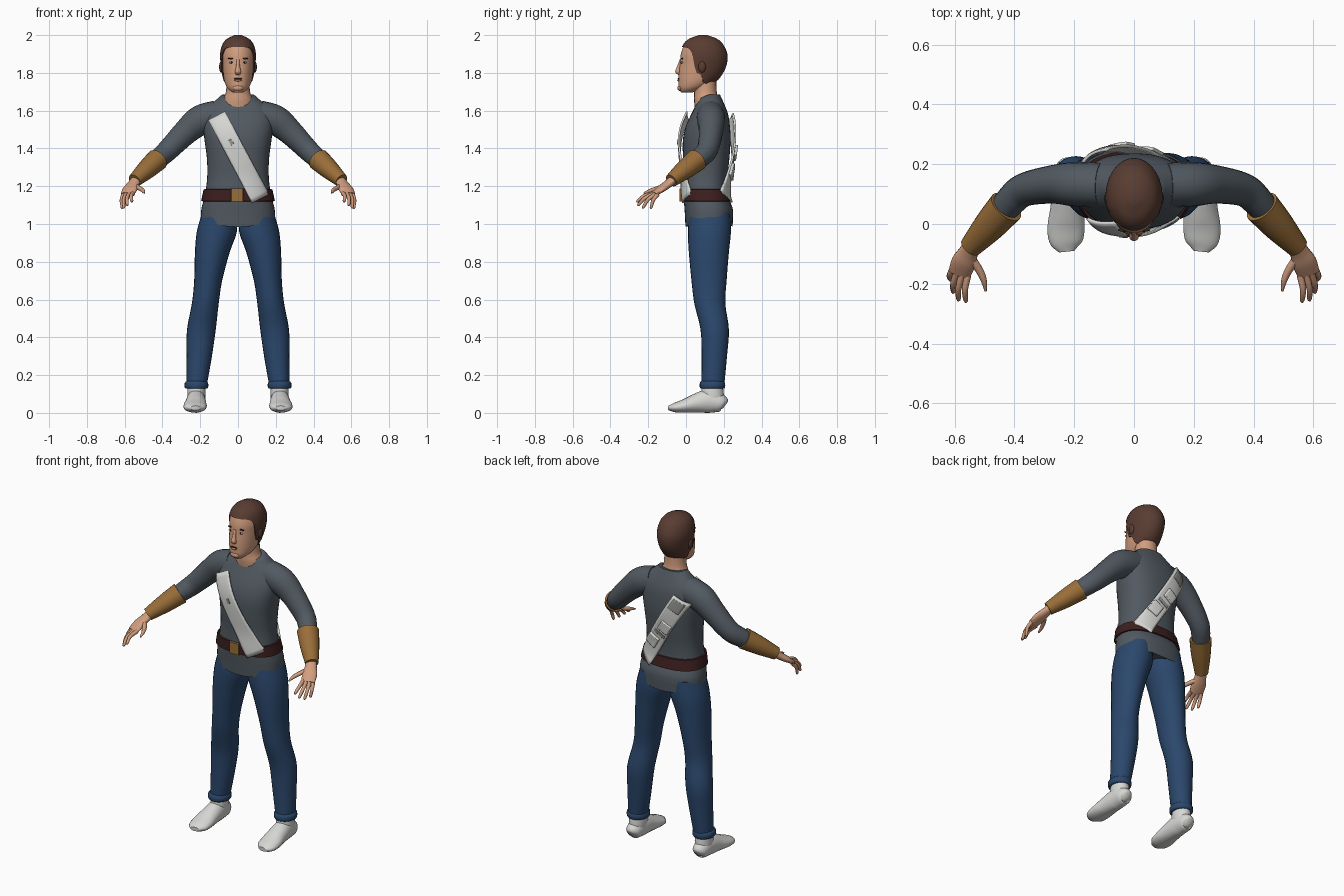
import bpy, bmesh, math
from mathutils import Vector

if "Cube" in bpy.data.objects:
    bpy.data.objects.remove(bpy.data.objects["Cube"])


def material(name, r, g, b):
    m = bpy.data.materials.new(name)
    m.diffuse_color = (r, g, b, 1)
    m.use_nodes = True
    m.node_tree.nodes["Principled BSDF"].inputs["Base Color"].default_value = m.diffuse_color
    return m


SHIRT = material("slate_cloth", .082, .100, .118)
DENIM = material("navy_denim", .024, .064, .150)
SKIN = material("skin", .64, .34, .21)
HAIR = material("brown_hair", .10, .046, .032)
BRONZE = material("bronze_leather", .32, .155, .04)
BELT = material("maroon_leather", .045, .014, .013)
WHITE = material("pale_cloth", .68, .68, .66)
GREY = material("grey_cloth", .30, .30, .29)
DARK = material("dark_detail", .03, .018, .015)


def sample(ts, keys, t):
    """Smooth interpolation of key tuples at parameter t."""
    t = min(max(t, ts[0]), ts[-1])
    i = max(k for k in range(len(ts) - 1) if ts[k] <= t)
    h = ts[i + 1] - ts[i]
    u = (t - ts[i]) / h

    def slope(k, c):
        a, b = max(k - 1, 0), min(k + 1, len(ts) - 1)
        return (keys[b][c] - keys[a][c]) / (ts[b] - ts[a])
    return [(2*u**3 - 3*u*u + 1) * keys[i][c] + (u**3 - 2*u*u + u) * h * slope(i, c)
            + (3*u*u - 2*u**3) * keys[i + 1][c] + (u**3 - u*u) * h * slope(i + 1, c)
            for c in range(len(keys[0]))]


def grid(name, rows, mat, closed=True, caps=True, mirror=False, angle=50):
    """Skin a list of point rows into a smooth object."""
    bm = bmesh.new()
    vs = [[bm.verts.new(p) for p in row] for row in rows]
    n = len(rows[0])
    for a, b in zip(vs, vs[1:]):
        for j in range(n if closed else n - 1):
            k = (j + 1) % n
            bm.faces.new((a[j], a[k], b[k], b[j]))
    if closed and caps:
        bm.faces.new(vs[0])
        bm.faces.new(vs[-1])
    bmesh.ops.recalc_face_normals(bm, faces=bm.faces)
    me = bpy.data.meshes.new(name)
    bm.to_mesh(me)
    bm.free()
    me.materials.append(mat)
    ob = bpy.data.objects.new(name, me)
    bpy.context.collection.objects.link(ob)
    if mirror:
        ob.modifiers.new("mirror", 'MIRROR')
    bpy.context.view_layer.objects.active = ob
    ob.select_set(True)
    bpy.ops.object.shade_smooth_by_angle(angle=math.radians(angle))
    ob.select_set(False)
    return ob


def loft(name, keys, mat, level=False, n=20, steps=4, e=1.0, mirror=True):
    """Tube through (x, y, z, r_side, r_up); level keeps rings horizontal."""
    ts = list(range(len(keys)))
    total = (len(keys) - 1) * steps
    pts = [sample(ts, keys, i / steps) for i in range(total + 1)]
    rows = []
    for i, p in enumerate(pts):
        c = Vector(p[:3])
        side, up = Vector((1, 0, 0)), Vector((0, 1, 0))
        if not level:
            d = (Vector(pts[min(i + 1, total)][:3]) - Vector(pts[max(i - 1, 0)][:3])).normalized()
            side = d.cross(Vector((0, 0, 1))).normalized()
            up = side.cross(d)
        row = []
        for j in range(n):
            a = math.tau * j / n
            s, k = math.sin(a), math.cos(a)
            row.append(c + side * p[3] * math.copysign(abs(s)**e, s) + up * p[4] * math.copysign(abs(k)**e, k))
        rows.append(row)
    return grid(name, rows, mat, mirror=mirror)


def blob(name, loc, size, mat, mirror=True):
    rows = [[Vector(loc) + Vector((size[0] * math.sin(f) * math.cos(a), size[1] * math.sin(f) * math.sin(a),
                                   size[2] * math.cos(f))) for a in [math.tau * j / 12 for j in range(12)]]
            for f in [.05 + (math.pi - .1) * i / 8 for i in range(9)]]
    return grid(name, rows, mat, mirror=mirror)


# Torso: z, centre y, half width, half depth
TORSO = [(1.03, .122, .197, .125), (1.08, .12, .194, .128), (1.15, .105, .176, .117), (1.25, .105, .163, .115),
         (1.35, .107, .165, .123), (1.45, .11, .178, .126), (1.52, .116, .185, .116), (1.58, .125, .178, .098),
         (1.63, .128, .148, .077), (1.66, .125, .112, .066), (1.685, .12, .085, .06)]
TZ = [k[0] for k in TORSO]
E = .84


def torso(z, a, grow=0.0):
    _, cy, rx, ry = sample(TZ, TORSO, z)
    s, c = math.sin(a), math.cos(a)
    return Vector(((rx + grow) * math.copysign(abs(s)**E, s), cy - (ry + grow) * math.copysign(abs(c)**E, c), z))


RING = [math.tau * j / 40 for j in range(40)]
rows = []
for i in range(34):
    z = 1.03 + .655 * i / 33
    row = [torso(z, a) for a in RING]
    for p, a in zip(row, RING):
        if z < 1.06:                                   # hem dips at front and back
            p.z -= 1.5 * (1.06 - z) * math.cos(a)**2
        if z > 1.63:                                   # neckline dips at the front
            p.z -= .5 * (z - 1.63) * max(0, math.cos(a))
    rows.append(row)
grid("shirt_body", rows, SHIRT)

# Belt and buckle
belt = [(1.12, .004), (1.122, .012), (1.183, .012), (1.185, .004)]
grid("belt", [[torso(z, a, g) for a in RING] for z, g in belt], BELT, caps=False, angle=30)
loft("buckle", [(-.005, -.027, 1.12, .031, .007), (-.005, -.027, 1.187, .031, .007)], BRONZE,
     level=True, n=20, e=.2, steps=1, mirror=False)


# Diagonal sash strips that follow the torso surface
def sash(name, side, t0, t1, w0, w1, off, mat, thick=.01):
    ends = ((-.112, 1.572), (.118, 1.135)) if side < 0 else ((-.135, 1.56), (.118, 1.14))
    d = Vector((ends[1][0] - ends[0][0], ends[1][1] - ends[0][1])).normalized()
    rows = []
    for i in range(21):
        t = t0 + (t1 - t0) * i / 20
        row = []
        for j in range(9):
            w = w0 + (w1 - w0) * j / 8
            x = ends[0][0] * (1 - t) + ends[1][0] * t - d.y * w
            z = ends[0][1] * (1 - t) + ends[1][1] * t + d.x * w
            _, cy, rx, ry = sample(TZ, TORSO, z)
            q = min(abs(x) / rx, .97)
            y = cy + side * (ry * (1 - q**(2 / E))**(E / 2) + off + .022 * (1 - t)**2)
            row.append((x, y, z))
        rows.append(row)
    ob = grid(name, rows, mat, closed=False)
    m = ob.modifiers.new("thickness", 'SOLIDIFY')
    m.thickness, m.offset = thick, 0


sash("front_sash", -1, 0, 1, -.05, .05, .012, WHITE)
sash("front_sash_tab", -1, .29, .35, -.005, .012, .018, GREY, .004)
sash("back_sash", 1, 0, 1, -.05, .05, .014, WHITE)
sash("back_sash_opening", 1, .03, .17, -.034, .034, .019, GREY, .004)
sash("upper_pouch", 1, .36, .48, -.045, .02, .022, WHITE, .02)
sash("lower_pouch", 1, .62, .76, -.02, .046, .022, WHITE, .02)
sash("pouch_flap", 1, .53, .57, -.04, .03, .02, GREY, .004)

# Sleeves and forearm cuffs
loft("sleeve", [(.11, .13, 1.575, .075, .08), (.2, .133, 1.548, .074, .08), (.275, .132, 1.488, .064, .068),
                (.365, .115, 1.397, .056, .058), (.41, .08, 1.355, .052, .054), (.46, .02, 1.31, .045, .045)], SHIRT)
loft("forearm_cuff", [(.427, .058, 1.34, .061, .06), (.485, -.008, 1.287, .053, .051),
                      (.548, -.078, 1.23, .037, .036)], BRONZE)

# Hands
loft("palm", [(.535, -.062, 1.24, .028, .024), (.555, -.098, 1.21, .034, .021), (.57, -.13, 1.187, .042, .019),
              (.585, -.168, 1.158, .038, .012)], SKIN, n=14)
loft("thumb", [(.55, -.105, 1.205, .014, .014), (.517, -.155, 1.187, .013, .012), (.502, -.19, 1.176, .010, .010),
               (.496, -.224, 1.163, .004, .004)], SKIN, n=8)
TIPS = [((.556, -.172, 1.162), (.563, -.263, 1.118)), ((.575, -.17, 1.16), (.588, -.258, 1.098)),
        ((.592, -.163, 1.157), (.606, -.232, 1.084)), ((.606, -.15, 1.157), (.615, -.188, 1.082))]
for i, (a, b) in enumerate(TIPS):
    a, b = Vector(a), Vector(b)
    mid = a.lerp(b, .5) + Vector((.006, -.004, .008))
    loft("finger_%d" % (i + 1), [(*a, .012, .012), (*mid, .010, .010), (*a.lerp(b, .9), .008, .008),
                                 (*b, .003, .003)], SKIN, n=8)

# Trousers with rolled hems
loft("trouser_leg", [(.1, .125, 1.06, .09, .11), (.112, .124, .96, .106, .114), (.136, .121, .85, .092, .106),
                     (.158, .122, .7, .074, .093), (.173, .126, .58, .071, .082), (.194, .152, .44, .076, .075),
                     (.205, .15, .3, .067, .067), (.219, .142, .14, .053, .06)], DENIM, level=True, n=24)
loft("trouser_hem", [(.22, .14, .128, .055, .061), (.22, .14, .135, .062, .067), (.22, .14, .158, .062, .067),
                     (.22, .14, .168, .053, .06)], DENIM, level=True, n=24, steps=2)

# Socked feet
loft("ankle", [(.22, .14, .16, .045, .053), (.22, .14, .1, .048, .06), (.222, .143, .04, .044, .058)],
     WHITE, level=True)
loft("foot", [(.222, .208, .04, .018, .022), (.222, .19, .05, .042, .045), (.222, .12, .062, .05, .062),
              (.224, .05, .05, .056, .05), (.227, -.01, .036, .062, .036), (.228, -.06, .028, .055, .025),
              (.225, -.092, .026, .026, .012)], WHITE)

# Head: z, front y, back y, half width
HEAD = [(1.695, -.024, .03, .026), (1.715, -.038, .09, .052), (1.75, -.04, .15, .07), (1.80, -.038, .19, .079),
        (1.85, -.032, .21, .085), (1.90, -.027, .212, .088), (1.95, -.008, .19, .076), (1.98, .022, .16, .053),
        (2.0, .075, .105, .012)]
HZ = [k[0] for k in HEAD]


def head(z, a, grow=0.0):
    _, f, b, rx = sample(HZ, HEAD, z)
    return Vector(((rx + grow) * math.sin(a), (f + b) / 2 - ((b - f) / 2 + grow) * math.cos(a), z))


grid("head", [[head(1.695 + .27 * i / 24, a) for a in RING] for i in range(25)], SKIN)
loft("neck", [(0, .112, 1.62, .088, .066), (0, .108, 1.66, .079, .066), (0, .103, 1.70, .064, .06),
              (0, .1, 1.78, .06, .06)], SKIN, level=True, mirror=False)

# Hair shell with a hairline that drops behind the temples
LINE = [(0, 1.937), (48, 1.93), (62, 1.90), (76, 1.81), (94, 1.79), (112, 1.75), (180, 1.735)]
rows = []
for i in range(17):
    row = []
    for a in RING:
        deg = math.degrees(min(a, math.tau - a))
        h = sample([k[0] for k in LINE], LINE, deg)[1]
        row.append(head(h + (2.0 - h) * (max(i - 1, 0) / 15)**.8, a, .007 if i else -.004))
    rows.append(row)
grid("hair", rows, HAIR)
blob("ear", (.089, .085, 1.832), (.011, .02, .03), HAIR)

# Face details
loft("nose", [(0, -.027, 1.872, .008, .006), (0, -.036, 1.835, .010, .011), (0, -.043, 1.806, .016, .014),
              (0, -.035, 1.79, .012, .008)], SKIN, level=True, n=12, mirror=False)
for name, z, a, size, mat in [("eyebrow", 1.876, .42, (.018, .006, .004), DARK),
                              ("eye", 1.855, .42, (.013, .005, .005), WHITE),
                              ("iris", 1.855, .41, (.005, .008, .005), DARK)]:
    blob(name, head(z, a), size, mat)
blob("upper_lip", head(1.769, 0), (.024, .005, .004), BELT, mirror=False)
blob("lower_lip", head(1.761, 0), (.02, .007, .006), SKIN, mirror=False)
blob("chin", head(1.72, 0) + Vector((0, .008, 0)), (.028, .014, .016), SKIN, mirror=False)
